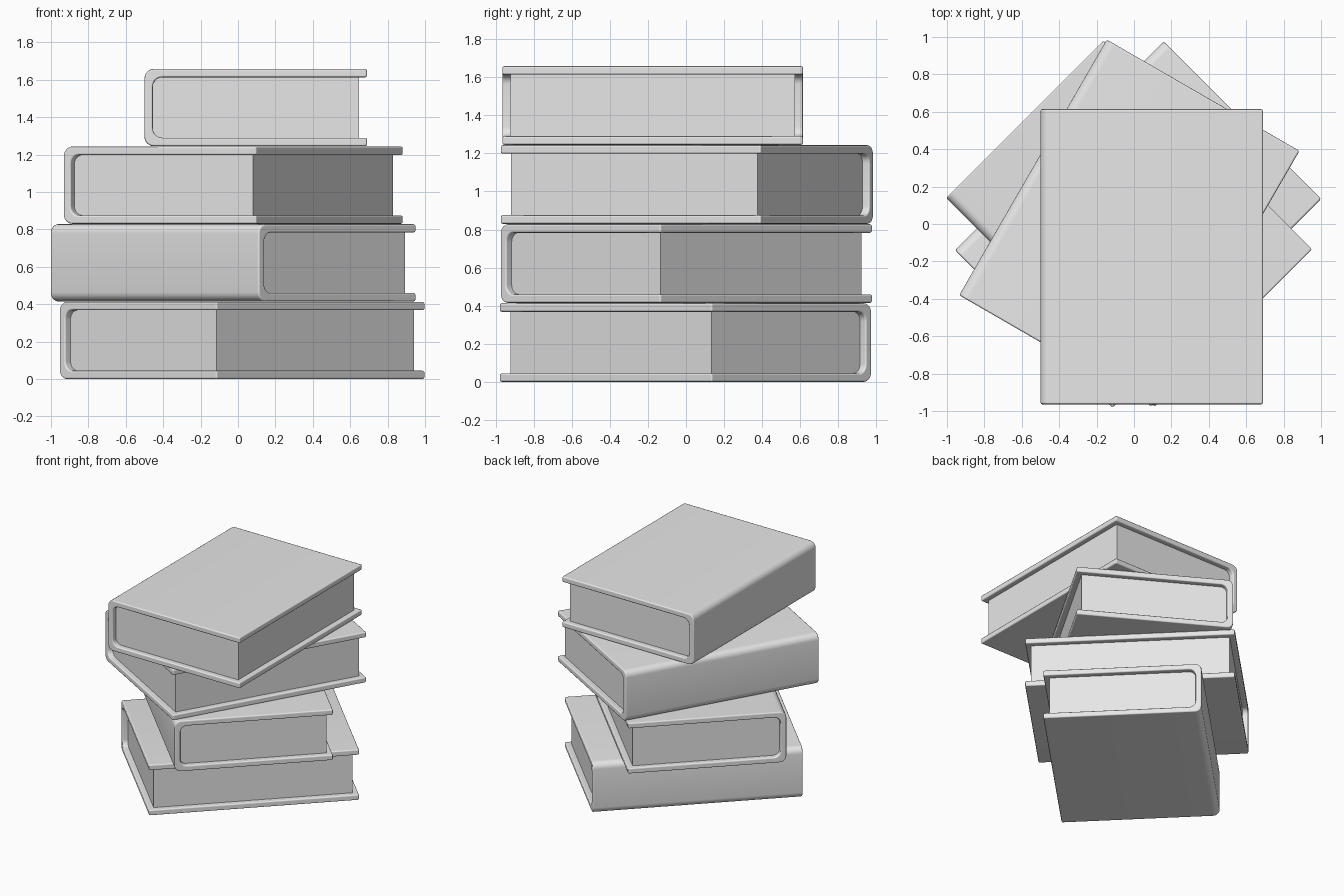
import bpy
import bmesh
from math import sin, cos, pi, radians

cube = bpy.data.objects.get("Cube")
if cube:
    bpy.data.objects.remove(cube, do_unlink=True)

WIDTH, LENGTH, HEIGHT = 1.19, 1.578, 0.413
BOARD = 0.045      # cover thickness
MARGIN = 0.042     # how far the covers stand out past the pages
STEP = 0.415       # height from one book to the next

grey = bpy.data.materials.new("light grey")
grey.use_nodes = True
grey.diffuse_color = (0.8, 0.8, 0.8, 1)
grey.node_tree.nodes["Principled BSDF"].inputs["Base Color"].default_value = (0.8, 0.8, 0.8, 1)


def rounded_spine(x, bottom, top, radius, segments=6):
    """Profile points down the spine side, from top to bottom, with round corners."""
    points = []
    for z, start in ((top - radius, pi / 2), (bottom + radius, pi)):
        for i in range(segments + 1):
            a = start + pi / 2 * i / segments
            points.append((x + radius + radius * cos(a), z + radius * sin(a)))
    return points


def extrude_profile(name, profile, length, bevel=0):
    """Extrude an x-z outline along y, centred on y = 0."""
    mesh = bpy.data.meshes.new(name)
    bm = bmesh.new()
    face = bm.faces.new([bm.verts.new((x, -length / 2, z)) for x, z in profile])
    new = bmesh.ops.extrude_face_region(bm, geom=[face])["geom"]
    bmesh.ops.translate(bm, vec=(0, length, 0),
                        verts=[v for v in new if isinstance(v, bmesh.types.BMVert)])
    bmesh.ops.recalc_face_normals(bm, faces=bm.faces)
    bm.to_mesh(mesh)
    bm.free()
    mesh.materials.append(grey)
    obj = bpy.data.objects.new(name, mesh)
    bpy.context.collection.objects.link(obj)
    bpy.ops.object.select_all(action="DESELECT")
    obj.select_set(True)
    bpy.context.view_layer.objects.active = obj
    bpy.ops.object.shade_smooth_by_angle(angle=radians(35))
    if bevel:
        mod = obj.modifiers.new("soft edges", "BEVEL")
        mod.width, mod.segments = bevel, 2
        mod.limit_method, mod.angle_limit = "ANGLE", radians(50)
        mod.harden_normals = True
    return obj


def build_book(label, x, y, z, turn):
    left, right = -WIDTH / 2, WIDTH / 2
    # Cover: a C-shaped wrap of two boards and a rounded spine
    outer = rounded_spine(left, 0, HEIGHT, 0.05)
    inner = rounded_spine(left + BOARD, BOARD, HEIGHT - BOARD, 0.05)
    wrap = ([(right, HEIGHT)] + outer + [(right, 0), (right, BOARD)]
            + inner[::-1] + [(right, HEIGHT - BOARD)])
    cover = extrude_profile(label + "_book_cover", wrap, LENGTH, 0.01)
    # Pages: a block filling the wrap, set back on three sides
    edge = right - MARGIN
    block = [(edge, HEIGHT - BOARD)] + inner + [(edge, BOARD)]
    pages = extrude_profile(label + "_book_pages", block, LENGTH - 2 * MARGIN)
    for part in (cover, pages):
        part.location = (x, y, z)
        part.rotation_euler.z = radians(turn)


# Stack from the bottom up: name, centre x, centre y, turn in degrees
stack = [("bottom", 0.022, -0.003, -45),
         ("lower", -0.026, 0.002, 45),
         ("upper", -0.025, 0.005, -30),
         ("top", 0.095, -0.175, 0)]
for level, (label, x, y, turn) in enumerate(stack):
    build_book(label, x, y, level * STEP, turn)
